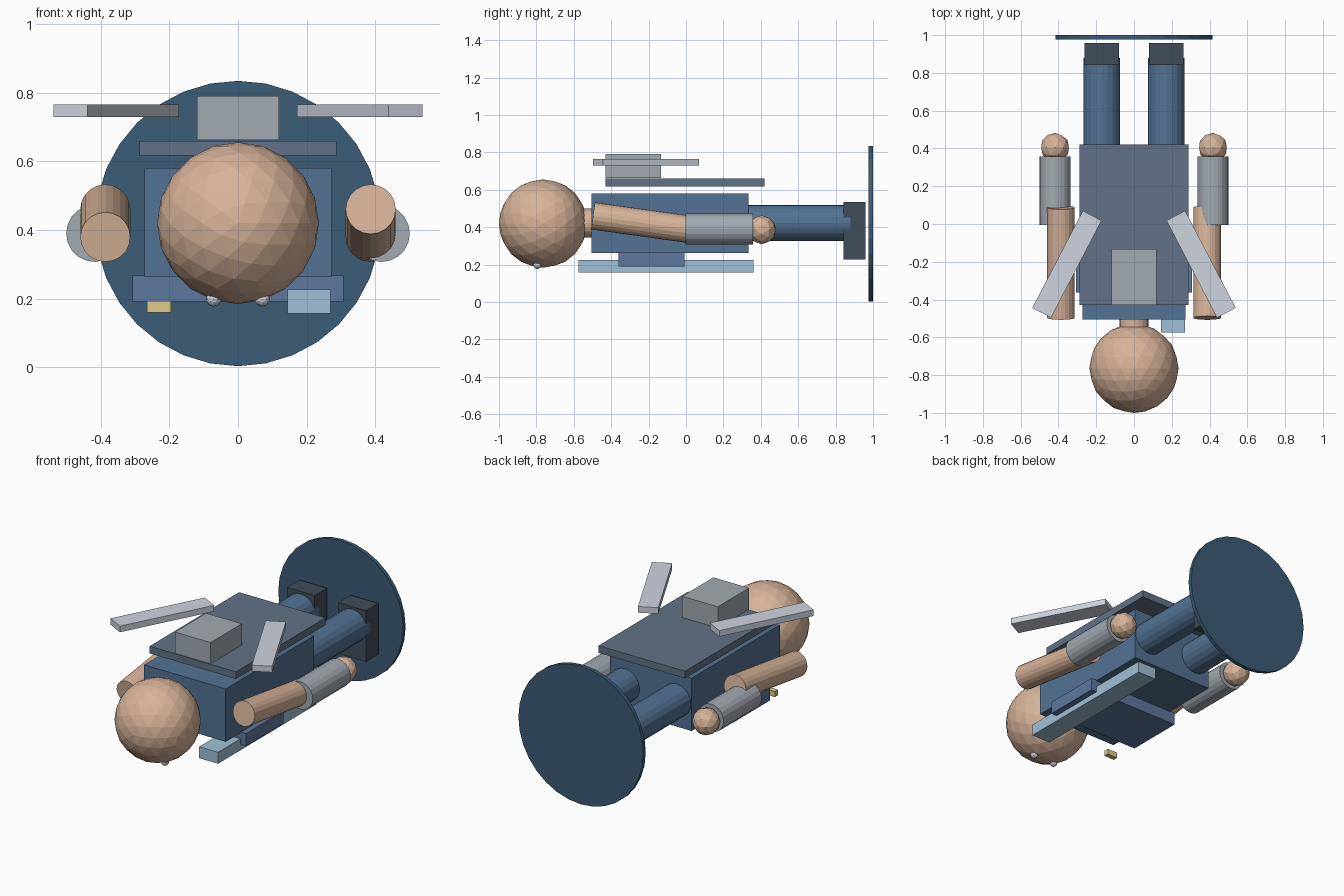
import bpy, math
from mathutils import Matrix

if "Cube" in bpy.data.objects:
    bpy.data.objects.remove(bpy.data.objects["Cube"])


def material(name, r, g, b):
    m = bpy.data.materials.new(name)
    m.diffuse_color = tuple((c / 255) ** 2.2 for c in (r, g, b)) + (1,)
    m.use_nodes = True
    m.node_tree.nodes["Principled BSDF"].inputs["Base Color"].default_value = m.diffuse_color
    return m


DISC = material("deep_blue", 62, 92, 118)
SUIT = material("suit_blue", 84, 114, 146)
PLATE = material("plate_blue", 98, 114, 134)
CHEST = material("chest_blue", 94, 120, 156)
BOOT = material("boot_dark", 66, 78, 90)
SKIN = material("skin", 214, 178, 152)
METAL = material("metal", 160, 168, 176)
PALE = material("pale_metal", 204, 210, 222)
SKY = material("light_blue", 158, 190, 214)
GOLD = material("gold", 220, 204, 138)


def finish(name, mat):
    ob = bpy.context.object
    ob.name = name
    ob.data.materials.append(mat)
    return ob


# Box given by its limits on each axis
def box(name, x, y, z, mat, turn=0.0):
    lims = (x, y, z)
    bpy.ops.mesh.primitive_cube_add(size=1, location=[(a + b) / 2 for a, b in lims])
    ob = finish(name, mat)
    size = [b - a for a, b in lims]
    ob.data.transform(Matrix.Diagonal((*size, 1)))
    ob.rotation_euler.z = turn
    return ob


# Cylinder lying along y, optionally tilted about x
def rod(name, x, z, y0, y1, r, mat, sides=20, tilt=0.0):
    bpy.ops.mesh.primitive_cylinder_add(
        vertices=sides, radius=r, depth=y1 - y0, location=(x, (y0 + y1) / 2, z),
        rotation=(math.pi / 2 + tilt, 0, 0))
    return finish(name, mat)


def ball(name, loc, r, mat, level):
    bpy.ops.mesh.primitive_ico_sphere_add(
        subdivisions=level, radius=r, location=loc, rotation=(math.pi / 2, 0, 0))
    return finish(name, mat)


# Base disc at the feet
rod("base_disc", 0, 0.419, 0.977, 1.0, 0.416, DISC, 32)

# Head, neck and torso
ball("head", (0, -0.764, 0.42), 0.236, SKIN, 3)
rod("neck", 0, 0.423, -0.60, -0.50, 0.077, SKIN)
box("torso", (-0.272, 0.272), (-0.505, 0.335), (0.263, 0.581), SUIT)

# Chest gear on the underside
box("chest_plate", (-0.307, 0.307), (-0.362, -0.008), (0.191, 0.267), CHEST)
box("shoulder_strap", (0.144, 0.27), (-0.575, 0.362), (0.157, 0.226), SKY)
box("badge", (-0.266, -0.196), (-0.495, -0.465), (0.16, 0.193), GOLD)

# Back gear on the top side
box("back_plate", (-0.288, 0.288), (-0.43, 0.421), (0.617, 0.66), PLATE)
box("back_pack", (-0.119, 0.119), (-0.43, -0.133), (0.663, 0.791), METAL)

# Paired parts
for s, side in ((-1, "left"), (1, "right")):
    ball(side + "_eye", (s * 0.071, -0.795, 0.199), 0.022, PALE, 2)
    box(side + "_back_blade", (s * 0.355 - 0.056, s * 0.355 + 0.056),
        (-0.503, 0.077), (0.729, 0.766), PALE, s * 0.48)
    # Arms swing in opposite directions
    rod(side + "_arm", s * 0.387, 0.42, -0.5, 0.09, 0.073, SKIN, tilt=-s * 0.138)
    rod(side + "_cuff", s * 0.418, 0.39, -0.004, 0.357, 0.083, METAL)
    ball(side + "_hand", (s * 0.418, 0.405, 0.387), 0.077, SKIN, 2)
    rod(side + "_leg", s * 0.171, 0.423, 0.28, 0.88, 0.097, SUIT)
    box(side + "_boot", (s * 0.171 - 0.092, s * 0.171 + 0.092),
        (0.842, 0.959), (0.227, 0.535), BOOT)
